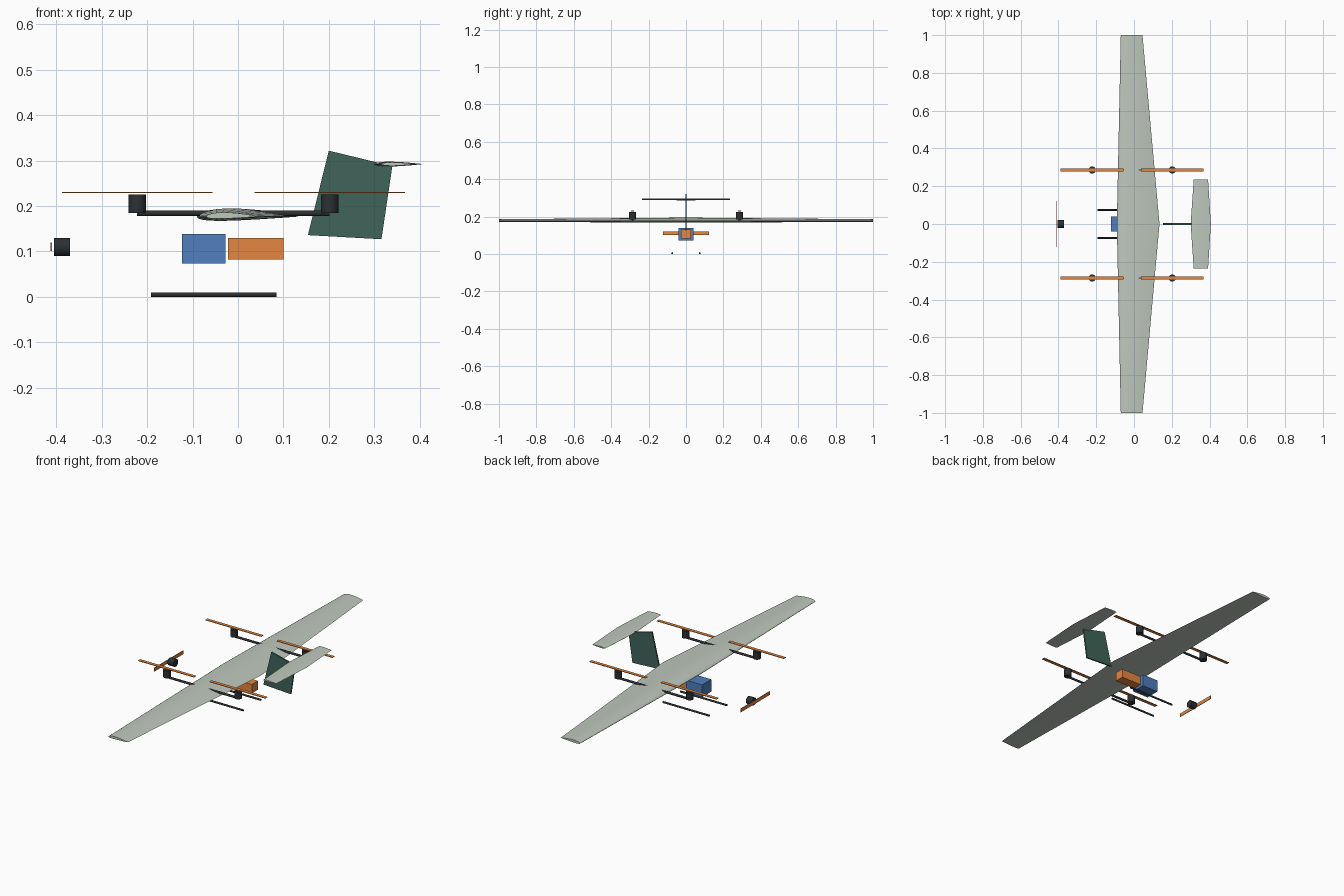
import bpy, bmesh, math
from mathutils import Matrix, Vector

if "Cube" in bpy.data.objects:
    bpy.data.objects.remove(bpy.data.objects["Cube"])


def material(name, rgb):
    m = bpy.data.materials.new(name)
    m.diffuse_color = (*rgb, 1)
    m.use_nodes = True
    m.node_tree.nodes["Principled BSDF"].inputs["Base Color"].default_value = m.diffuse_color
    return m


PALE = material("pale_green", (0.52, 0.58, 0.51))
GREEN = material("dark_green", (0.05, 0.13, 0.10))
BLACK = material("carbon", (0.025, 0.03, 0.033))
ORANGE = material("orange", (0.78, 0.24, 0.05))
BLUE = material("blue", (0.08, 0.21, 0.52))


def finish(name, bm, mat, smooth=False):
    bmesh.ops.recalc_face_normals(bm, faces=bm.faces)
    me = bpy.data.meshes.new(name)
    bm.to_mesh(me)
    bm.free()
    me.materials.append(mat)
    ob = bpy.data.objects.new(name, me)
    bpy.context.collection.objects.link(ob)
    if smooth:
        bpy.ops.object.select_all(action='DESELECT')
        ob.select_set(True)
        bpy.context.view_layer.objects.active = ob
        bpy.ops.object.shade_smooth_by_angle(angle=math.radians(35))
    return ob


def box(name, lo, hi, mat):
    lo, hi = Vector(lo), Vector(hi)
    bm = bmesh.new()
    bmesh.ops.create_cube(bm, size=1, matrix=Matrix.Translation((lo + hi) / 2)
                          @ Matrix.Diagonal((*(hi - lo), 1)))
    return finish(name, bm, mat)


def rod(name, a, b, r, mat, sides=24):
    a, b = Vector(a), Vector(b)
    rot = Vector((0, 0, 1)).rotation_difference(b - a).to_matrix().to_4x4()
    bm = bmesh.new()
    bmesh.ops.create_cone(bm, cap_ends=True, segments=sides, radius1=r, radius2=r,
                          depth=(b - a).length,
                          matrix=Matrix.Translation((a + b) / 2) @ rot)
    return finish(name, bm, mat, True)


def airfoil(thick, camber, n=14):
    """Closed unit-chord section, from trailing edge over the top and back."""
    def half(x):
        return 5 * thick * (0.2969 * math.sqrt(x) - 0.126 * x - 0.3516 * x**2
                            + 0.2843 * x**3 - 0.1036 * x**4)

    def mid(x):
        p = 0.4
        return (camber / p**2 * (2 * p * x - x * x) if x < p else
                camber / (1 - p)**2 * (1 - 2 * p + 2 * p * x - x * x))
    xs = [(1 + math.cos(math.pi * i / n)) / 2 for i in range(n + 1)]
    top = [(x, mid(x) + half(x)) for x in xs]
    return top + [(x, mid(x) - half(x)) for x in xs[-2:0:-1]]


def wing(name, stations, z, thick, camber):
    """Loft airfoil sections given as (y, leading x, trailing x)."""
    bm = bmesh.new()
    prof = airfoil(thick, camber)
    rings = [[bm.verts.new((le + (te - le) * u, y, z + (te - le) * v)) for u, v in prof]
             for y, le, te in stations]
    for r, s in zip(rings, rings[1:]):
        for i in range(len(r)):
            j = (i + 1) % len(r)
            bm.faces.new((r[i], r[j], s[j], s[i]))
    bm.faces.new(rings[0])
    bm.faces.new(rings[-1])
    return finish(name, bm, PALE, True)


# Main wing and tailplane
wing("main_wing", [(-1, -0.07, 0.045), (0, -0.091, 0.135), (1, -0.07, 0.045)],
     0.177, 0.12, 0.02)
wing("tailplane", [(-0.236, 0.316, 0.392), (0, 0.30, 0.407), (0.236, 0.316, 0.392)],
     0.2925, 0.10, 0.0)

# Swept fin
bm = bmesh.new()
outline = [(0.20, 0.322), (0.34, 0.288), (0.316, 0.127), (0.154, 0.136)]
face = bm.faces.new([bm.verts.new((x, -0.004, z)) for x, z in outline])
ext = bmesh.ops.extrude_face_region(bm, geom=[face])
bmesh.ops.translate(bm, vec=(0, 0.008, 0),
                    verts=[v for v in ext["geom"] if isinstance(v, bmesh.types.BMVert)])
finish("tail_fin", bm, GREEN)

# Lift booms, motors, rotors and skids on both sides
for side, s in (("left", -1), ("right", 1)):
    y = 0.286 * s
    rod(f"boom_{side}", (-0.222, y, 0.184), (0.202, y, 0.184), 0.006, BLACK)
    for end, x in (("front", -0.222), ("rear", 0.202)):
        rod(f"lift_motor_{end}_{side}", (x, y, 0.185), (x, y, 0.225), 0.019, BLACK)
        box(f"lift_rotor_{end}_{side}", (x - 0.166, y - 0.009, 0.2285),
            (x + 0.166, y + 0.009, 0.2315), ORANGE)
    rod(f"skid_{side}", (-0.192, 0.074 * s, 0.005), (0.085, 0.074 * s, 0.005), 0.005, BLACK)

# Nose motor and propeller
rod("nose_motor", (-0.405, 0, 0.11), (-0.37, 0, 0.11), 0.02, BLACK)
box("nose_propeller", (-0.4125, -0.123, 0.101), (-0.4095, 0.123, 0.12), ORANGE)

# Battery and payload boxes
box("battery", (-0.123, -0.039, 0.073), (-0.027, 0.039, 0.139), BLUE)
box("payload", (-0.022, -0.026, 0.082), (0.1, 0.026, 0.13), ORANGE)
